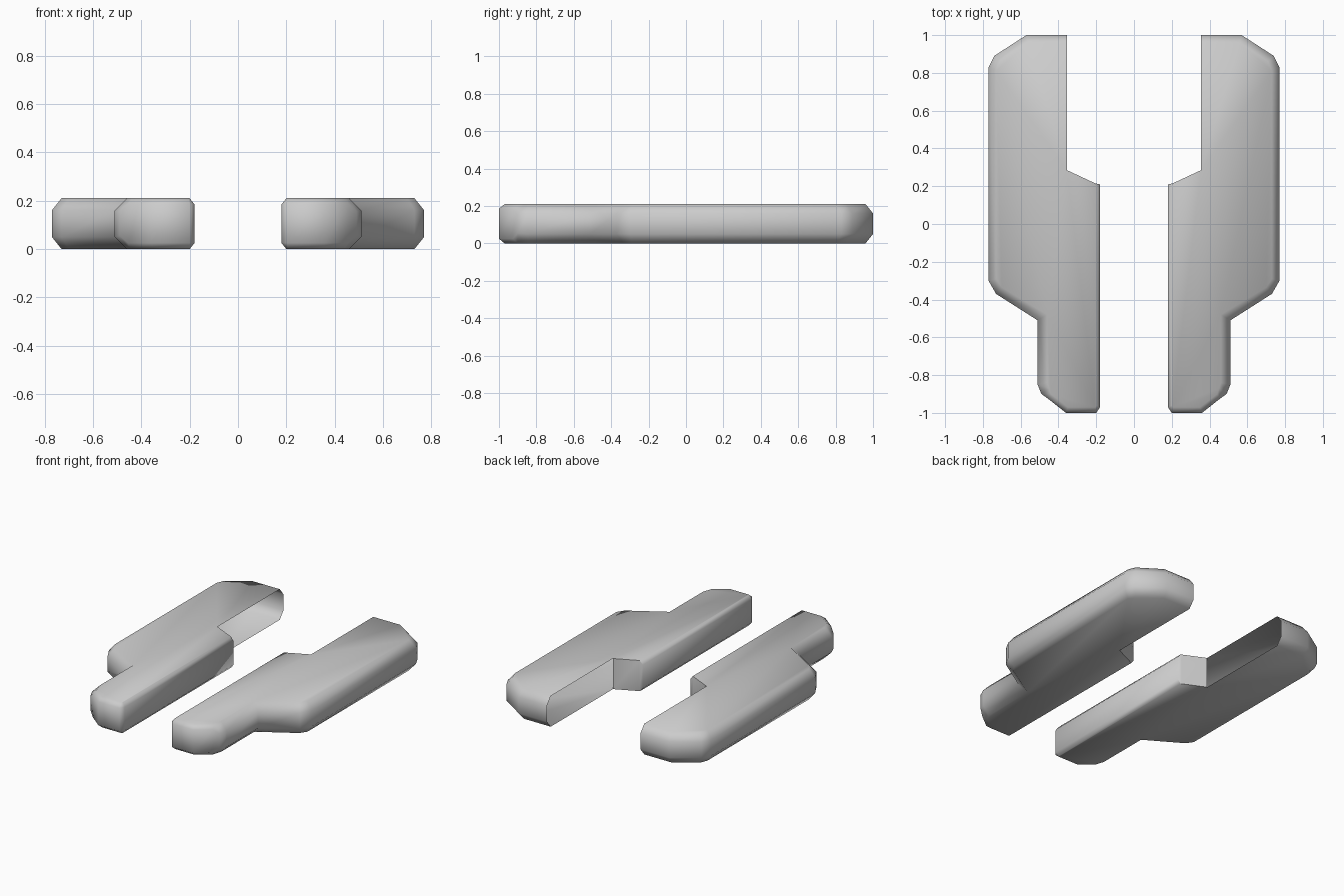
import bpy, bmesh, math

if "Cube" in bpy.data.objects:
    bpy.data.objects.remove(bpy.data.objects["Cube"])

H = 0.21
# outline: x, y, inset x, inset y, chamfer height (counter-clockwise, right side)
OUTLINE = [
    (0.355, 0.285, 0.355, 0.285, 0), (0.205, 0.215, 0.205, 0.215, 0),
    (0.18, 0.21, 0.20, 0.21, 0.025), (0.18, -0.97, 0.20, -0.96, 0.025),
    (0.20, -1.0, 0.205, -0.97, 0.025), (0.36, -1.0, 0.35, -0.97, 0.025),
    (0.455, -0.925, 0.44, -0.90, 0.025), (0.49, -0.90, 0.45, -0.87, 0.055),
    (0.51, -0.85, 0.46, -0.84, 0.05), (0.51, -0.51, 0.46, -0.48, 0.05),
    (0.73, -0.37, 0.70, -0.335, 0.05), (0.77, -0.30, 0.73, -0.29, 0.05),
    (0.77, 0.83, 0.73, 0.81, 0.05), (0.74, 0.89, 0.71, 0.86, 0.05),
    (0.57, 1.0, 0.56, 0.96, 0.05), (0.355, 1.0, 0.355, 0.96, 0.05),
]


def make_pad(name, side):
    bm = bmesh.new()
    cache = {}

    def vert(x, y, z):
        key = (round(x, 4), round(y, 4), round(z, 4))
        if key not in cache:
            cache[key] = bm.verts.new((side * x, y, z))
        return cache[key]

    def face(verts):
        verts = list(dict.fromkeys(verts))  # collapse where the chamfer fades out
        if len(verts) > 2:
            bm.faces.new(verts if side > 0 else verts[::-1])

    # four levels: bottom inset, lower wall, upper wall, top inset
    rings = [[vert(ix, iy, 0) for x, y, ix, iy, h in OUTLINE],
             [vert(x, y, h) for x, y, ix, iy, h in OUTLINE],
             [vert(x, y, H - h) for x, y, ix, iy, h in OUTLINE],
             [vert(ix, iy, H) for x, y, ix, iy, h in OUTLINE]]
    # the rear inner wall stays open, so the loop is not closed
    for lo, up in zip(rings, rings[1:]):
        for i in range(len(OUTLINE) - 1):
            face([lo[i], lo[i + 1], up[i + 1], up[i]])
    face(rings[0][::-1])
    face(rings[3])

    mesh = bpy.data.meshes.new(name)
    bm.to_mesh(mesh)
    bm.free()
    ob = bpy.data.objects.new(name, mesh)
    bpy.context.collection.objects.link(ob)
    bpy.ops.object.select_all(action='DESELECT')
    ob.select_set(True)
    bpy.context.view_layer.objects.active = ob
    bpy.ops.object.shade_smooth_by_angle(angle=math.radians(55))


make_pad("right_pad", 1)
make_pad("left_pad", -1)
